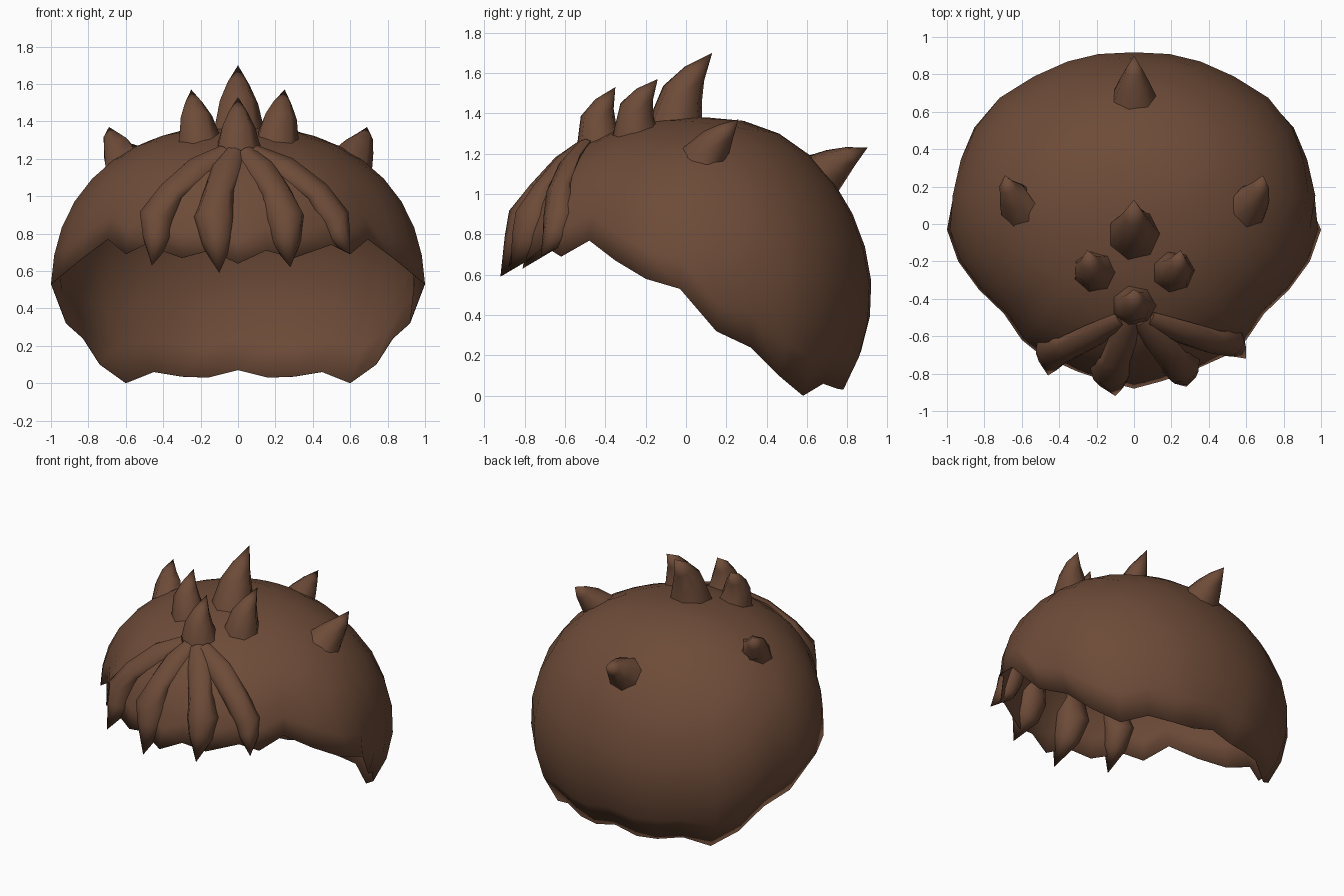
import bpy, bmesh, math
from mathutils import Vector

if "Cube" in bpy.data.objects:
    bpy.data.objects.remove(bpy.data.objects["Cube"])

mat = bpy.data.materials.new("brown hair")
mat.diffuse_color = (0.155, 0.071, 0.04, 1)
mat.use_nodes = True
mat.node_tree.nodes["Principled BSDF"].inputs["Base Color"].default_value = mat.diffuse_color
CENTRE = Vector((0, 0.1, 0.5))


def on_shell(p, lift=0.0):
    """Push a point outward from the centre onto the rounded head shape."""
    d = (Vector(p) - CENTRE).normalized()
    flat = math.hypot(d.x, d.y / (0.825 if d.y > 0 else 0.96))
    tall = abs(d.z) / (0.88 if d.z > 0 else 0.86)
    # fuller at the forehead, leaner at the back
    power = 2.2 - 0.3 * d.y if d.z > 0 else 2.0
    r = (flat ** power + tall ** power) ** (-1 / power)
    return CENTRE + d * (r + lift)


def finish(name, bm, angle):
    bmesh.ops.recalc_face_normals(bm, faces=bm.faces[:])
    me = bpy.data.meshes.new(name)
    bm.to_mesh(me)
    bm.free()
    me.materials.append(mat)
    ob = bpy.data.objects.new(name, me)
    bpy.context.collection.objects.link(ob)
    bpy.ops.object.select_all(action='DESELECT')
    ob.select_set(True)
    bpy.context.view_layer.objects.active = ob
    bpy.ops.object.shade_smooth_by_angle(angle=math.radians(angle))
    return ob


def tube(name, path, widths, depths, sides=7, side=None, seated=False):
    """Closed tapering tube that ends in a point at the last path point."""
    bm = bmesh.new()
    rings = []
    for i, (w, h) in enumerate(zip(widths, depths)):
        p = Vector(path[i])
        t = (Vector(path[i + 1]) - Vector(path[max(i - 1, 0)])).normalized()
        on_base = seated and i == 0
        if on_base:
            t = (p - CENTRE).normalized()
        a = Vector(side) if side else t.cross(p - CENTRE)
        a = (a - t * a.dot(t)).normalized()
        b = t.cross(a)
        ring = [p + a * w * math.cos(k) + b * h * math.sin(k)
                for k in (math.tau * j / sides for j in range(sides))]
        if on_base:
            ring = [on_shell(q, -0.015) for q in ring]
        rings.append([bm.verts.new(q) for q in ring])
    tip = bm.verts.new(path[-1])
    bm.faces.new(rings[0])
    for r, s in zip(rings, rings[1:]):
        for j in range(sides):
            k = (j + 1) % sides
            bm.faces.new((r[j], r[k], s[k], s[j]))
    for j in range(sides):
        bm.faces.new((rings[-1][j], rings[-1][(j + 1) % sides], tip))
    return finish(name, bm, 60)


# Hair cap: columns run from the crown to a jagged rim
half_rim = [(0, -.88, .64), (.15, -.84, .71), (.3, -.79, .67), (.5, -.70, .74),
            (.6, -.62, .69), (.695, -.48, .77), (.83, -.35, .67), (.94, -.2, .58),
            (1.0, -.03, .53), (.92, .15, .32), (.83, .32, .24), (.74, .46, .1),
            (.6, .58, 0), (.45, .68, .06), (.3, .75, .035), (.16, .78, .03), (0, .79, .07)]
rim = half_rim + [(-x, y, z) for x, y, z in half_rim[-2:0:-1]]
ROWS = 10
up = Vector((0, 0, 1))
bm = bmesh.new()
crown = bm.verts.new(on_shell(CENTRE + up))
columns = []
for p in rim:
    d = Vector(p) - CENTRE
    flat_dir = Vector((d.x, d.y, 0)).normalized()
    end = up.angle(d)
    miss = d.length - (on_shell(p) - CENTRE).length
    columns.append([bm.verts.new(on_shell(CENTRE + up * math.cos(end * r / ROWS)
                                          + flat_dir * math.sin(end * r / ROWS),
                                          miss * (r / ROWS) ** 5))
                    for r in range(1, ROWS + 1)])
for c, n in zip(columns, columns[1:] + columns[:1]):
    bm.faces.new((crown, c[0], n[0]))
    for r in range(ROWS - 1):
        bm.faces.new((c[r], c[r + 1], n[r + 1], n[r]))
cap = finish("hair_cap", bm, 60)

# Thin wall that narrows to a fine edge at the rim
body = cap.vertex_groups.new(name="body")
body.add([i for i in range(len(cap.data.vertices)) if i == 0 or i % ROWS], 1.0, 'REPLACE')
solid = cap.modifiers.new("thickness", 'SOLIDIFY')
solid.thickness = 0.025
solid.offset = -1
solid.vertex_group = "body"
solid.thickness_vertex_group = 0.1

# Spikes: base centre, tip, base radius, bend
spikes = [("crown_spike", (0, -.06, 1.37), (0, .13, 1.70), .145, (0, -.02, .015)),
          ("front_spike", (0, -.445, 1.27), (0, -.35, 1.53), .125, (0, -.02, .01)),
          ("back_spike", (0, .67, 1.09), (0, .9, 1.23), .12, (0, 0, .01))]
for s, word in ((-1, "left"), (1, "right")):
    spikes.append((word + "_top_spike", (s * .215, -.265, 1.33),
                   (s * .25, -.14, 1.57), .12, (0, -.02, .01)))
    spikes.append((word + "_side_spike", (s * .595, .09, 1.18),
                   (s * .69, .26, 1.37), .115, (s * .02, 0, .01)))
for name, base, tip, r, bend in spikes:
    a, b, k = Vector(base), Vector(tip), Vector(bend)
    widths = [r, r * .74, r * .42]
    tube(name, [a, a.lerp(b, .33) + k, a.lerp(b, .64) + k, b], widths, widths,
         side=(1, 0, 0), seated=True)

# Fringe: locks fan out from the front spike, swell, then taper to a point
locks = [("far_left_lock", (-.45, -.70, .90), (-.46, -.81, .63), .10),
         ("left_lock", (-.13, -.80, .90), (-.10, -.92, .59), .115),
         ("right_lock", (.26, -.78, .90), (.28, -.87, .62), .11),
         ("far_right_lock", (.54, -.66, .90), (.60, -.72, .69), .085)]
for name, belly, tip, w in locks:
    b, t = Vector(belly), Vector(tip)
    path = []
    for f in (.08, .35, .7):
        path.append(on_shell((b.x * f ** .75, -.48 + (b.y + .48) * f,
                              1.25 + (b.z - 1.25) * f)))
    path += [on_shell(b, -.03), on_shell(b.lerp(t, .45), -.025), t]
    tube(name, path, [.05, .075, .08, w, w * .75],
         [.03, .035, .045, w, w * .85], sides=8)
